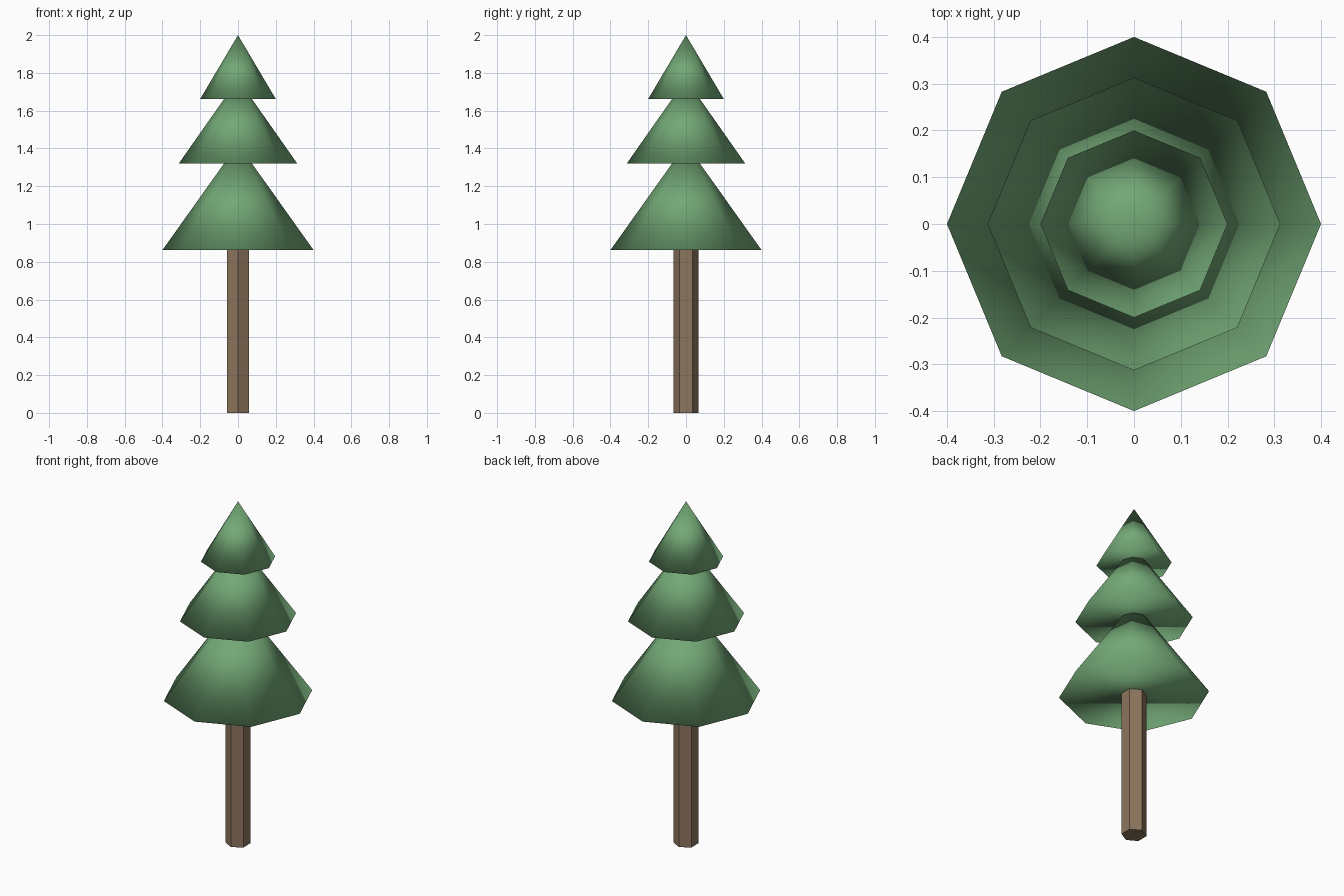
import bpy

if "Cube" in bpy.data.objects:
    bpy.data.objects.remove(bpy.data.objects["Cube"])


def material(name, color):
    mat = bpy.data.materials.new(name)
    mat.diffuse_color = (*color, 1.0)
    mat.use_nodes = True
    mat.node_tree.nodes["Principled BSDF"].inputs["Base Color"].default_value = mat.diffuse_color
    return mat


def cone(name, sides, z0, z1, r0, r1, mat, smooth):
    bpy.ops.mesh.primitive_cone_add(
        vertices=sides, radius1=r0, radius2=r1, depth=z1 - z0,
        location=(0, 0, (z0 + z1) / 2))
    obj = bpy.context.object
    obj.name = name
    obj.data.materials.append(mat)
    if smooth:
        bpy.ops.object.shade_smooth()
    return obj


bark = material("bark", (0.27, 0.18, 0.11))
needles = material("needles", (0.17, 0.39, 0.18))

# Six-sided flat-faced trunk, tucked slightly into the lowest tier
cone("trunk", 6, 0.0, 0.87, 0.067, 0.067, bark, False)

# Three stacked eight-sided foliage tiers, fully smooth shaded
tiers = [("lower_foliage", 0.862, 1.424, 0.40),
         ("middle_foliage", 1.321, 1.767, 0.313),
         ("top_foliage", 1.662, 2.0, 0.20)]
for name, base, tip, radius in tiers:
    cone(name, 8, base, tip, radius, 0.0, needles, True)
